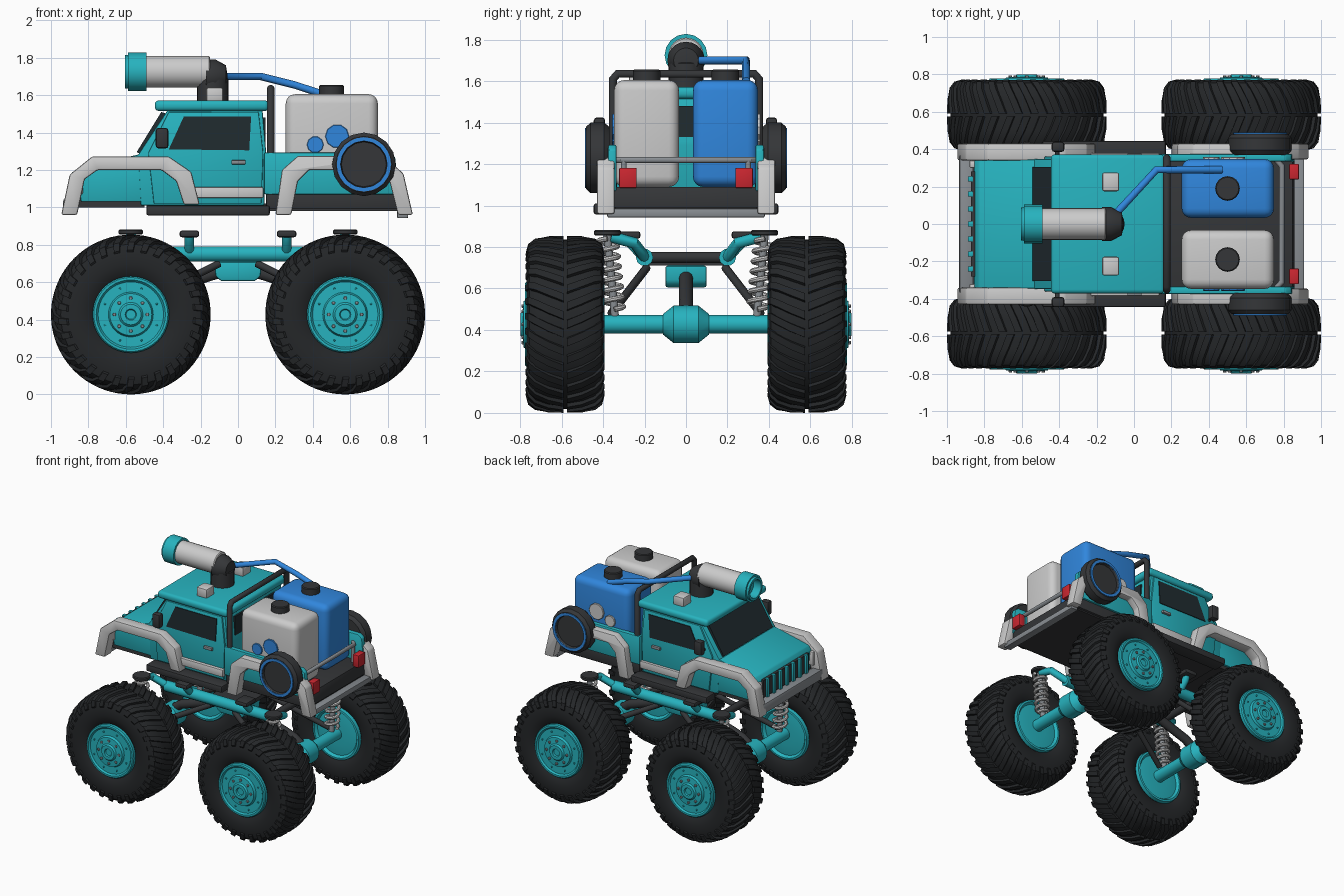
import bpy, bmesh
from math import sin, cos, pi, radians
from mathutils import Vector

def mat(name, *rgb):
    m = bpy.data.materials.new(name)
    m.diffuse_color = (*rgb, 1)
    return m

TEAL = mat("teal", 0.02, 0.45, 0.52)
DARK = mat("dark", 0.035, 0.037, 0.04)
RUBBER = mat("rubber", 0.018, 0.02, 0.022)
GLASS = mat("glass", 0.015, 0.025, 0.03)
WHITE = mat("white", 0.75, 0.76, 0.78)
GREY = mat("grey", 0.25, 0.27, 0.29)
BLUE = mat("blue", 0.03, 0.24, 0.72)
RED = mat("red", 0.6, 0.02, 0.03)

def mesh(name, verts, faces, m, bevel=0, seg=2, angle=32):
    me = bpy.data.meshes.new(name)
    me.from_pydata([tuple(v) for v in verts], [], faces)
    bm = bmesh.new()
    bm.from_mesh(me)
    bmesh.ops.remove_doubles(bm, verts=bm.verts, dist=1e-6)
    bmesh.ops.recalc_face_normals(bm, faces=bm.faces)
    if bevel:
        bmesh.ops.bevel(bm, geom=list(bm.edges), offset=bevel, segments=seg, profile=0.5, affect='EDGES')
    bm.to_mesh(me)
    bm.free()
    me.shade_smooth()
    me.set_sharp_from_angle(angle=radians(angle))
    me.materials.append(m)
    o = bpy.data.objects.new(name, me)
    bpy.context.collection.objects.link(o)
    return o

def prism(name, pts, y0, y1, m, bevel=0, seg=2):
    n = len(pts)
    v = [(x, y, z) for y in (y0, y1) for x, z in pts]
    f = [list(range(n)), list(range(n, 2 * n))]
    f += [(i, (i + 1) % n, n + (i + 1) % n, n + i) for i in range(n)]
    return mesh(name, v, f, m, bevel, seg)

def box(name, x0, x1, y0, y1, z0, z1, m, bevel=0, seg=2):
    return prism(name, [(x0, z0), (x1, z0), (x1, z1), (x0, z1)], y0, y1, m, bevel, seg)

def lathe(name, prof, c, axis, m, n=32):
    # profile of (radius, distance along axis), closed to the axis where radius is 0
    v, f = [], []
    for r, h in prof:
        for i in range(n):
            a, b = r * cos(2 * pi * i / n), r * sin(2 * pi * i / n)
            p = {'x': (h, a, b), 'y': (a, h, b), 'z': (a, b, h)}[axis]
            v.append(Vector(p) + Vector(c))
    for k in range(len(prof) - 1):
        for i in range(n):
            j = (i + 1) % n
            f.append((k * n + i, k * n + j, k * n + n + j, k * n + n + i))
    return mesh(name, v, f, m)

def cyl(name, r, h0, h1, c, axis, m, n=24, ch=0.006):
    return lathe(name, [(0, h0), (r - ch, h0), (r, h0 + ch), (r, h1 - ch), (r - ch, h1), (0, h1)], c, axis, m, n)

def tube(name, path, r, m, res=3):
    cu = bpy.data.curves.new(name, 'CURVE')
    cu.dimensions = '3D'
    cu.bevel_depth, cu.bevel_resolution, cu.use_fill_caps = r, res, True
    sp = cu.splines.new('POLY')
    sp.points.add(len(path) - 1)
    for p, q in zip(sp.points, path):
        p.co = (*q, 1)
    tmp = bpy.data.objects.new(name, cu)
    me = bpy.data.meshes.new_from_object(tmp)
    bpy.data.objects.remove(tmp)
    me.shade_smooth()
    me.set_sharp_from_angle(angle=radians(40))
    me.materials.clear()
    me.materials.append(m)
    o = bpy.data.objects.new(name, me)
    bpy.context.collection.objects.link(o)
    return o

# wheels: tyre, chevron lugs, rim and bolts
AX, AZ, WY = 0.573, 0.427, 0.583
half = [(0.19, 0.15), (0.22, 0.175), (0.27, 0.186), (0.33, 0.186), (0.375, 0.172), (0.398, 0.14), (0.408, 0.08)]
tyre_prof = [(r, -h) for r, h in half] + [(0.409, 0)] + half[::-1]
def lugs(name, cx, s, count=30):
    v, f = [], []
    rows = [(0.008, 0.427, 0), (0.08, 0.425, 0.07), (0.145, 0.413, 0.15), (0.178, 0.388, 0.2), (0.19, 0.345, 0.22)]
    for side in (1, -1):
        for k in range(count):
            a0, b = 2 * pi * (k + 0.5 * (side < 0)) / count, len(v)
            for h, r, off in rows:
                for dr, w in ((0, -0.045), (0, 0.045), (-0.035, 0.06), (-0.035, -0.06)):
                    a = a0 + off + w
                    hh = h - (0.02 if dr and h > 0.17 else 0)
                    v.append((cx + (r + dr) * cos(a), s * WY + side * hh, AZ + (r + dr) * sin(a)))
            f += [(b, b + 1, b + 2, b + 3), tuple(b + 16 + i for i in range(4))]
            for q in range(4):
                f += [(b + q * 4 + i, b + q * 4 + (i + 1) % 4, b + q * 4 + 4 + (i + 1) % 4, b + q * 4 + 4 + i) for i in range(4)]
    mesh(name, v, f, RUBBER)

rim_prof = [(0, -0.175), (0.09, -0.18), (0.17, -0.17), (0.185, -0.19), (0.2, -0.188), (0.205, -0.15), (0.205, 0.15), (0.205, 0.185),
            (0.198, 0.194), (0.185, 0.194), (0.175, 0.182), (0.12, 0.182), (0.112, 0.2), (0.065, 0.204), (0.055, 0.215), (0.03, 0.215), (0.025, 0.205), (0, 0.205)]
for ex, cx in (("front", -AX), ("rear", AX)):
    for ey, s in (("right", -1), ("left", 1)):
        c, tag = (cx, s * WY, AZ), f"{ex}_{ey}_"
        lathe(tag + "tyre", [(r, s * h) for r, h in tyre_prof], c, 'y', RUBBER, 56)
        lugs(tag + "tread_lugs", cx, s)
        lathe(tag + "rim", [(r, s * h) for r, h in rim_prof], c, 'y', TEAL, 40)
        for i in range(8):
            a = 2 * pi * i / 8
            cyl(tag + "bolt", 0.01, -0.01, 0.012, (cx + 0.088 * cos(a), s * (WY + 0.2), AZ + 0.088 * sin(a)), 'y', GREY, 6, 0.002)
            a += pi / 8
            cyl(tag + "rivet", 0.006, -0.008, 0.008, (cx + 0.15 * cos(a), s * (WY + 0.182), AZ + 0.15 * sin(a)), 'y', TEAL, 6, 0.002)
        # coil-over shock, link and arm at each wheel
        e = 1 if cx > 0 else -1
        coil = []
        for i in range(85):
            t, a = i / 84, 2 * pi * 7 * i / 84
            coil.append((cx + 0.045 * cos(a), s * (0.345 + 0.035 * t) + 0.045 * sin(a), 0.5 + 0.34 * t))
        tube(tag + "spring", coil, 0.013, WHITE, 2)
        tube(tag + "shock_rod", [(cx, s * 0.34, 0.44), (cx, s * 0.38, 0.86)], 0.02, GREY)
        cyl(tag + "shock_cap", 0.065, 0.855, 0.882, (cx, s * 0.378, 0), 'z', DARK, 16)
        tube(tag + "link", [(e * 0.1, s * 0.19, 0.7), (cx - e * 0.03, s * 0.36, 0.48)], 0.02, DARK)
        tube(tag + "shock_arm", [(e * 0.46, s * 0.2, 0.75), (cx, s * 0.25, 0.82), (cx, s * 0.36, 0.85)], 0.028, TEAL)
        # body post
        tube(tag + "body_post", [(e * 0.26, s * 0.2, 0.75), (e * 0.26, s * 0.27, 0.82), (e * 0.26, s * 0.28, 0.85)], 0.026, TEAL)
        box(tag + "post_pad", e * 0.26 - 0.052, e * 0.26 + 0.052, s * 0.28 - 0.06, s * 0.28 + 0.06, 0.84, 0.876, DARK, 0.012)
    # axle, differential and drive shaft
    cyl(ex + "_axle", 0.045, -0.41, 0.41, (cx, 0, AZ), 'y', TEAL)
    lathe(ex + "_differential", [(0, -0.11), (0.05, -0.11), (0.09, -0.06), (0.09, 0.06), (0.05, 0.11), (0, 0.11)], (cx, 0, AZ), 'y', TEAL, 16)
    tube(ex + "_drive_shaft", [(cx, 0, 0.47), (cx * 0.85, 0, 0.53), (cx * 0.2, 0, 0.65)], 0.034, DARK)
    tube(ex + "_chassis_crossbar", [(cx * 0.75, -0.2, 0.75), (cx * 0.75, 0.2, 0.75)], 0.028, DARK)

# chassis
for s in (1, -1):
    tube("chassis_rail", [(-0.48, s * 0.2, 0.75), (0.48, s * 0.2, 0.75)], 0.042, TEAL)
prism("gearbox", [(-0.13, 0.71), (-0.12, 0.63), (-0.09, 0.605), (0.09, 0.605), (0.12, 0.63), (0.13, 0.71)], -0.1, 0.1, TEAL, 0.012)
box("chassis_plate", -0.15, 0.15, -0.2, 0.2, 0.71, 0.74, DARK)

# body shell
prism("hood", [(-0.84, 1.03), (-0.855, 1.18), (-0.83, 1.215), (-0.52, 1.285), (-0.45, 1.285), (-0.45, 1.03)], -0.345, 0.345, TEAL, 0.008)
prism("cab", [(-0.535, 1.28), (-0.52, 1.01), (0.14, 1.01), (0.15, 1.3), (0.13, 1.53), (-0.37, 1.53)], -0.348, 0.348, TEAL, 0.008)
box("roof", -0.445, 0.165, -0.372, 0.372, 1.515, 1.572, TEAL, 0.022, 3)
prism("windscreen", [(-0.542, 1.295), (-0.41, 1.51), (-0.38, 1.5), (-0.5, 1.28)], -0.305, 0.305, GLASS)
box("rear_window", 0.12, 0.148, -0.25, 0.25, 1.33, 1.48, GLASS)
box("body_floor", -0.49, 0.85, -0.34, 0.34, 0.98, 1.02, DARK)
prism("bed_base", [(0.15, 0.99), (0.86, 0.99), (0.85, 1.09), (0.15, 1.09)], -0.36, 0.36, DARK, 0.006)
box("front_bumper", -0.935, -0.86, -0.37, 0.37, 0.965, 1.045, GREY, 0.012)
box("front_skid", -0.88, -0.5, -0.33, 0.33, 1.0, 1.04, DARK)
box("rear_bumper", 0.85, 0.91, -0.38, 0.38, 0.942, 0.985, GREY, 0.008)
box("grille", -0.872, -0.83, -0.28, 0.28, 1.05, 1.185, DARK)
for i in range(7):
    y = -0.24 + i * 0.08
    box("grille_bar", -0.888, -0.86, y - 0.014, y + 0.014, 1.045, 1.19, TEAL, 0.004)

front_arch = [(-0.945, 0.96), (-0.9, 1.175), (-0.78, 1.272), (-0.37, 1.272), (-0.25, 1.19), (-0.205, 1.015),
              (-0.29, 1.015), (-0.33, 1.14), (-0.41, 1.2), (-0.75, 1.2), (-0.82, 1.15), (-0.86, 0.96)]
rear_arch = [(0.2, 0.96), (0.235, 1.2), (0.32, 1.275), (0.78, 1.275), (0.885, 1.18), (0.935, 0.96),
             (0.855, 0.96), (0.81, 1.14), (0.74, 1.2), (0.38, 1.2), (0.32, 1.14), (0.285, 0.96)]
for s in (1, -1):
    prism("front_fender", front_arch, s * 0.34, s * 0.43, WHITE, 0.01)
    prism("rear_fender", rear_arch, s * 0.345, s * 0.43, WHITE, 0.01)
    box("headlight", -0.88, -0.83, s * 0.33 - 0.03, s * 0.33 + 0.01, 1.07, 1.18, WHITE, 0.008)
    prism("bed_side", [(0.14, 1.07), (0.86, 1.07), (0.84, 1.27), (0.81, 1.293), (0.14, 1.293)], s * 0.335, s * 0.375, TEAL, 0.008)
    # doors, windows and trim
    prism("door", [(-0.45, 1.02), (0.125, 1.02), (0.135, 1.29), (0.11, 1.51), (-0.37, 1.51), (-0.48, 1.29)], s * 0.34, s * 0.36, TEAL, 0.005)
    prism("side_window", [(-0.37, 1.31), (-0.29, 1.485), (0.07, 1.485), (0.06, 1.305)], s * 0.345, s * 0.366, GLASS)
    box("door_handle", -0.035, 0.04, s * 0.37 - 0.014, s * 0.37 + 0.008, 1.23, 1.252, GREY, 0.004)
    box("sill_trim", -0.24, 0.135, s * 0.365 - 0.02, s * 0.365 + 0.015, 1.05, 1.108, WHITE, 0.006)
    box("running_board", -0.49, 0.17, s * 0.39 - 0.055, s * 0.39 + 0.055, 0.957, 1.01, DARK, 0.01)
    box("mirror", -0.44, -0.372, s * 0.415 - 0.03, s * 0.415 + 0.025, 1.315, 1.425, DARK, 0.015)
    tube("mirror_arm", [(-0.41, s * 0.34, 1.33), (-0.41, s * 0.4, 1.35)], 0.012, DARK)
    box("roof_lamp", -0.17, -0.08, s * 0.225 - 0.05, s * 0.225 + 0.05, 1.565, 1.64, WHITE, 0.01)
    box("tail_light", 0.83, 0.882, s * 0.28 - 0.042, s * 0.28 + 0.042, 1.085, 1.182, RED, 0.006)
    # spare wheels
    lathe("spare_tyre", [(0, 0), (0.15, 0), (0.17, s * 0.025), (0.17, s * 0.09), (0.15, s * 0.112), (0.125, s * 0.112), (0.12, s * 0.095), (0, s * 0.095)], (0.673, s * 0.37, 1.23), 'y', DARK, 16)
    lathe("spare_ring", [(0.145, s * 0.1), (0.145, s * 0.118), (0.125, s * 0.118), (0.125, s * 0.09)], (0.673, s * 0.37, 1.23), 'y', BLUE, 24)
    # tanks with caps and round patches
    m, p = (BLUE, WHITE) if s > 0 else (WHITE, BLUE)
    box("tank", 0.255, 0.748, s * 0.19 - 0.157, s * 0.19 + 0.157, 1.09, 1.605, m, 0.05, 4)
    cyl("tank_cap", 0.066, 1.59, 1.655, (0.5, s * 0.19, 0), 'z', DARK, 16)
    for x, z, r in ((0.413, 1.335, 0.045), (0.53, 1.38, 0.064)):
        cyl("tank_patch", r, -0.01, 0.012, (x, s * 0.347, z), 'y', p, 10, 0.003)
tube("tank_strap", [(0.24, -0.355, 1.22), (0.75, -0.355, 1.22), (0.79, -0.31, 1.22), (0.79, 0.31, 1.22), (0.75, 0.355, 1.22), (0.24, 0.355, 1.22)], 0.016, GREY)
for s in (1, -1):
    tube("strap_post", [(0.79, s * 0.3, 1.08), (0.79, s * 0.3, 1.22)], 0.014, GREY)
tube("roll_bar", [(0.175, -0.352, 1.07), (0.175, -0.352, 1.61), (0.175, -0.33, 1.635), (0.175, 0.33, 1.635), (0.175, 0.352, 1.61), (0.175, 0.352, 1.07)], 0.021, DARK)

# water cannon and hose
cyl("cannon_base", 0.085, 1.56, 1.69, (-0.135, 0, 0), 'z', DARK, 20)
lathe("cannon_joint", [(0, -0.17), (0.09, -0.17), (0.09, -0.12), (0.06, -0.065), (0, -0.055)], (0, 0, 1.7), 'x', DARK, 20)
cyl("cannon_barrel", 0.085, -0.52, -0.15, (0, 0, 1.725), 'x', WHITE, 24)
lathe("cannon_nozzle", [(0, -0.54), (0.07, -0.54), (0.07, -0.605), (0.088, -0.605), (0.09, -0.588), (0.103, -0.588), (0.103, -0.49), (0.08, -0.49), (0, -0.49)], (0, 0, 1.725), 'x', TEAL, 16)
tube("hose", [(-0.12, 0.03, 1.7), (0.12, 0.29, 1.7), (0.3, 0.29, 1.655), (0.47, 0.29, 1.6)], 0.02, BLUE)
